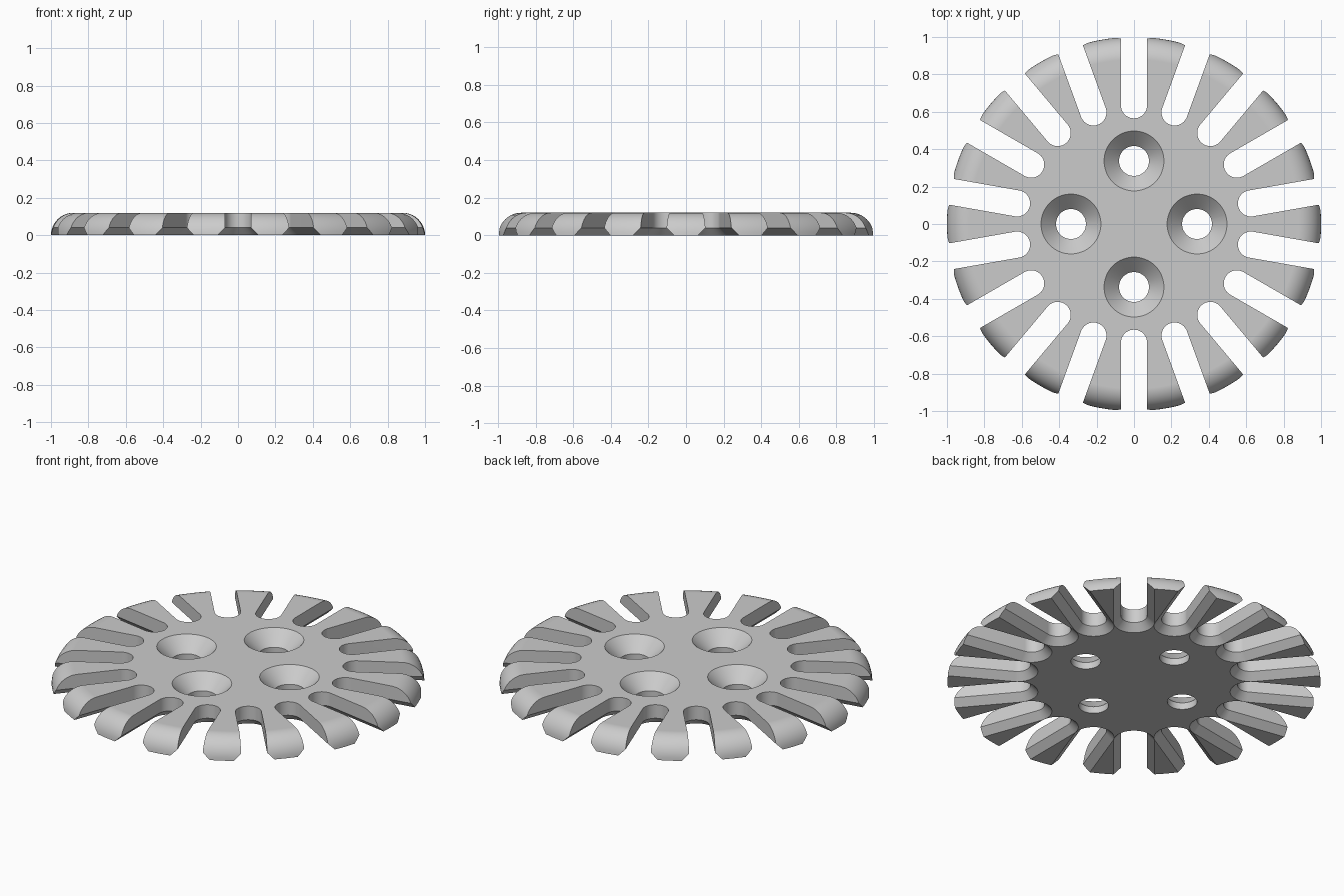
import bpy, bmesh
from math import sin, cos, pi, radians
from mathutils import Matrix

THICK = 0.12      # disc height, also the rim radius
CHAMFER = 0.04    # bevel on the underside of the slots
SLOT_HALF = 0.07  # slot half width
SLOT_R = 0.635    # centre of the slot's rounded end

cube = bpy.data.objects.get("Cube")
if cube:
    bpy.data.objects.remove(cube)

grey = bpy.data.materials.new("plain_grey")
grey.use_nodes = True
colour = (0.6, 0.6, 0.6, 1)
grey.diffuse_color = colour
grey.node_tree.nodes["Principled BSDF"].inputs["Base Color"].default_value = colour


def loft(name, rings):
    """Closed solid through equally long rings of points."""
    bm = bmesh.new()
    loops = [[bm.verts.new(p) for p in ring] for ring in rings]
    n = len(loops[0])
    for a, b in zip(loops, loops[1:]):
        for i in range(n):
            j = (i + 1) % n
            bm.faces.new((a[i], a[j], b[j], b[i]))
    bm.faces.new(loops[0][::-1])
    bm.faces.new(loops[-1])
    bmesh.ops.recalc_face_normals(bm, faces=bm.faces)
    mesh = bpy.data.meshes.new(name)
    bm.to_mesh(mesh)
    bm.free()
    obj = bpy.data.objects.new(name, mesh)
    bpy.context.scene.collection.objects.link(obj)
    mesh.materials.append(grey)
    return obj


def circle(r, z, n, x=0, y=0):
    return [(x + r * cos(2 * pi * i / n), y + r * sin(2 * pi * i / n), z) for i in range(n)]


def slot_ring(half, z, n=20):
    """Slot outline along +x: rounded inner end, open past the rim."""
    arc = [(SLOT_R + half * cos(a), half * sin(a), z)
           for a in (pi / 2 + pi * i / n for i in range(n + 1))]
    return arc + [(1.2, -half, z), (1.2, half, z)]


# Disc with a rounded upper rim
rim = [circle(1 - THICK + THICK * cos(a), THICK * sin(a), 180)
       for a in (pi / 2 * i / 10 for i in range(11))]
disc = loft("slotted_disc", rim)

# Slots that flare at the underside
cutters = []
for k in range(18):
    low = 0.01
    slot = loft("slot_cutter", [
        slot_ring(SLOT_HALF + CHAMFER + low, -low),
        slot_ring(SLOT_HALF, CHAMFER),
        slot_ring(SLOT_HALF, THICK + 0.05)])
    slot.data.transform(Matrix.Rotation(radians(10 + 20 * k), 4, "Z"))
    cutters.append(slot)

# Countersunk screw holes
for k in range(4):
    x, y = 0.337 * cos(pi / 2 * k), 0.337 * sin(pi / 2 * k)
    cutters.append(loft("hole_cutter", [
        circle(r, z, 64, x, y) for r, z in
        ((0.08, -0.05), (0.08, CHAMFER), (0.17, THICK + 0.01))]))

for cutter in cutters:
    cutter.hide_render = True
    mod = disc.modifiers.new("cut", "BOOLEAN")
    mod.operation = "DIFFERENCE"
    mod.solver = "EXACT"
    mod.object = cutter

# Bake the cuts and drop the cutters
bpy.context.view_layer.update()
graph = bpy.context.evaluated_depsgraph_get()
baked = bpy.data.meshes.new_from_object(disc.evaluated_get(graph))
disc.modifiers.clear()
disc.data = baked
baked.name = "slotted_disc"
for cutter in cutters:
    bpy.data.objects.remove(cutter)

# Smooth curves, crisp edges
bpy.ops.object.select_all(action="DESELECT")
disc.select_set(True)
bpy.context.view_layer.objects.active = disc
bpy.ops.object.shade_smooth_by_angle(angle=radians(25))
weighted = disc.modifiers.new("even_shading", "WEIGHTED_NORMAL")
weighted.keep_sharp = True
